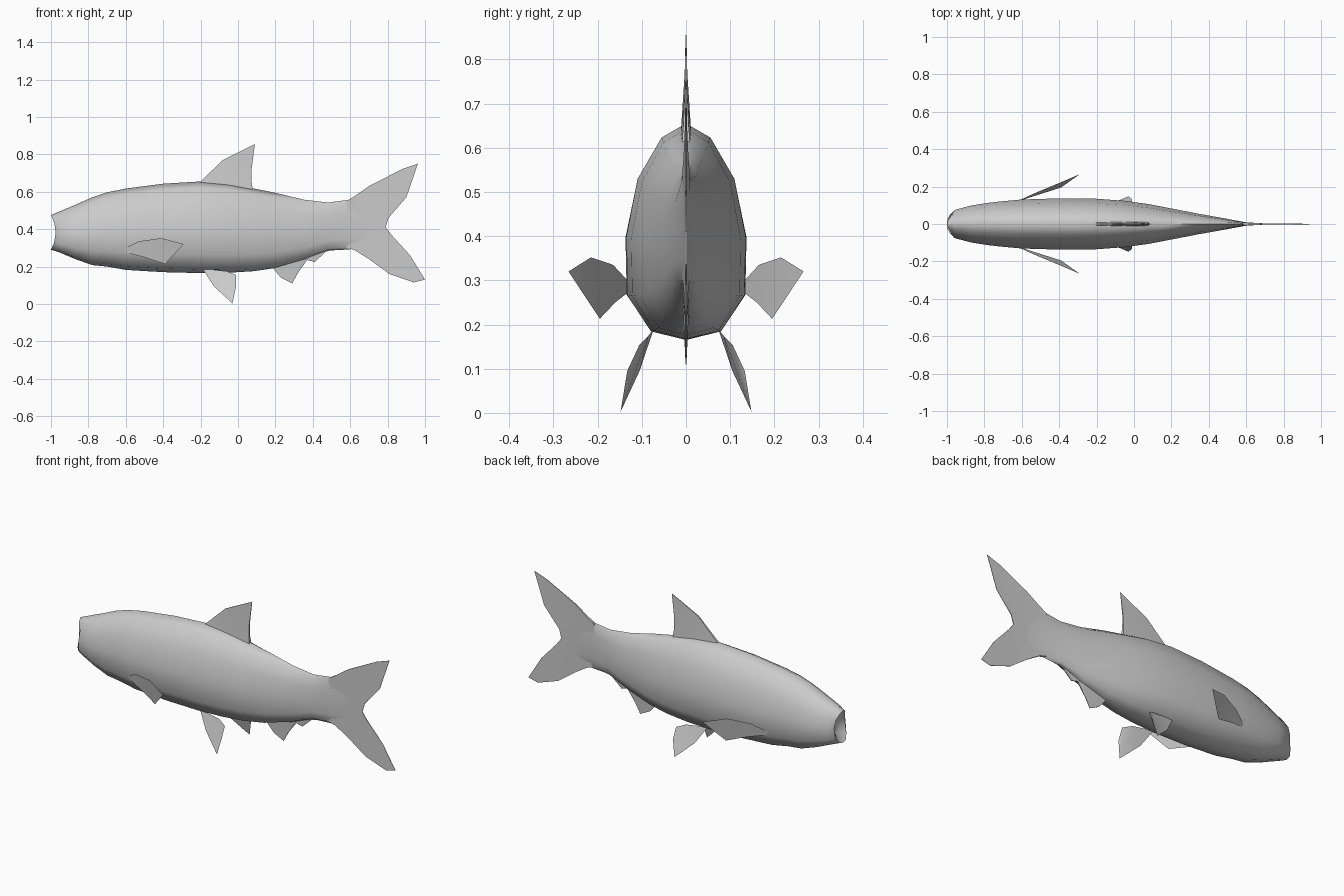
import bpy, bmesh, math

if "Cube" in bpy.data.objects:
    bpy.data.objects.remove(bpy.data.objects["Cube"])

grey = bpy.data.materials.new("plain_grey")
grey.diffuse_color = (0.6, 0.6, 0.6, 1)
grey.use_nodes = True
grey.node_tree.nodes["Principled BSDF"].inputs["Base Color"].default_value = grey.diffuse_color


def finish(bm, name, angle=None):
    """Turn a bmesh into a named, coloured object."""
    bmesh.ops.recalc_face_normals(bm, faces=bm.faces[:])
    mesh = bpy.data.meshes.new(name)
    bm.to_mesh(mesh)
    bm.free()
    mesh.materials.append(grey)
    if angle:
        mesh.shade_smooth()
        mesh.set_sharp_from_angle(angle=math.radians(angle))
    obj = bpy.data.objects.new(name, mesh)
    bpy.context.collection.objects.link(obj)
    return obj


# Body: one twelve-sided section, lofted along x
# Section as (share of half width, share of height), right half top to bottom
HALF = [(0, 1), (.41, .935), (.81, .745), (1, .48), (.98, .205), (.59, .04), (0, 0)]
SECTION = HALF + [(-w, t) for w, t in HALF[-2:0:-1]]

# Stations: x, top, bottom, half width
STATIONS = [
    (-1.0, .475, .29, .05), (-.96, .492, .278, .075), (-.87, .53, .24, .099),
    (-.78, .57, .208, .113), (-.70, .597, .20, .122), (-.60, .617, .182, .131),
    (-.40, .643, .17, .137), (-.20, .655, .165, .135), (-.05, .643, .167, .124),
    (.08, .618, .175, .106), (.20, .594, .192, .083), (.35, .558, .235, .054),
    (.48, .542, .285, .031), (.60, .558, .292, .009), (.70, .54, .31, .003),
]


def ring(bm, x, top, bottom, width, bend=0):
    return [bm.verts.new((x + bend * (1 - (2 * t - 1) ** 2), w * width,
                          bottom + t * (top - bottom))) for w, t in SECTION]


bm = bmesh.new()
# The lips curve inward at the sides and the mouth is a shallow hollow
rings = [ring(bm, -.955, .43, .335, .025)]
rings += [ring(bm, *s, bend=.025 if i == 0 else 0) for i, s in enumerate(STATIONS)]
n = len(SECTION)
for a, b in zip(rings, rings[1:]):
    for i in range(n):
        j = (i + 1) % n
        bm.faces.new((a[i], a[j], b[j], b[i]))
bm.faces.new(rings[0])
bm.faces.new(rings[-1])
finish(bm, "body", 75)


# Upright fins: thin tapering plates on the centre plane
def upright_fin(name, outline):
    """Outline points are (x, z, half thickness)."""
    bm = bmesh.new()
    left = [bm.verts.new((x, -t, z)) for x, z, t in outline]
    right = [bm.verts.new((x, t, z)) for x, z, t in outline]
    sides = [bm.faces.new(left), bm.faces.new(right[::-1])]
    k = len(outline)
    for i in range(k):
        j = (i + 1) % k
        bm.faces.new((left[j], left[i], right[i], right[j]))
    bmesh.ops.triangulate(bm, faces=sides)
    finish(bm, name, 40)


upright_fin("dorsal_fin", [
    (-.21, .645, .008), (-.19, .665, .006), (-.08, .77, .003), (.09, .855, .001),
    (.073, .72, .003), (.073, .65, .006), (.08, .60, .010), (-.05, .63, .012)])
upright_fin("tail_fin", [
    (.58, .55, .008), (.62, .574, .006), (.70, .63, .003), (.88, .722, .001),
    (.962, .75, .001), (.90, .57, .001), (.80, .455, .002), (.79, .41, .002),
    (.82, .37, .002), (.92, .26, .001), (1.0, .13, .001), (.94, .115, .001),
    (.81, .16, .001), (.70, .24, .003), (.62, .29, .006), (.58, .30, .008)])
upright_fin("anal_fin", [
    (.17, .22, .008), (.18, .20, .006), (.23, .14, .002), (.29, .11, .001),
    (.32, .165, .002), (.37, .235, .003), (.41, .225, .002), (.47, .28, .003),
    (.51, .29, .004), (.48, .31, .006), (.35, .26, .008)])


# Paired fins: single thin sheets on both sides
def paired_fin(name, outline):
    for label, side in (("left", 1), ("right", -1)):
        bm = bmesh.new()
        face = bm.faces.new([bm.verts.new((x, y * side, z)) for x, y, z in outline])
        bmesh.ops.triangulate(bm, faces=[face])
        finish(bm, label + "_" + name, 40)


paired_fin("pectoral_fin", [
    (-.61, .128, .295), (-.53, .165, .335), (-.41, .215, .352), (-.29, .266, .32),
    (-.39, .195, .213), (-.50, .16, .25), (-.60, .128, .275)])
paired_fin("pelvic_fin", [
    (-.19, .073, .19), (-.13, .105, .095), (-.03, .148, .003), (-.01, .133, .095),
    (-.01, .105, .155), (-.06, .085, .175)])
